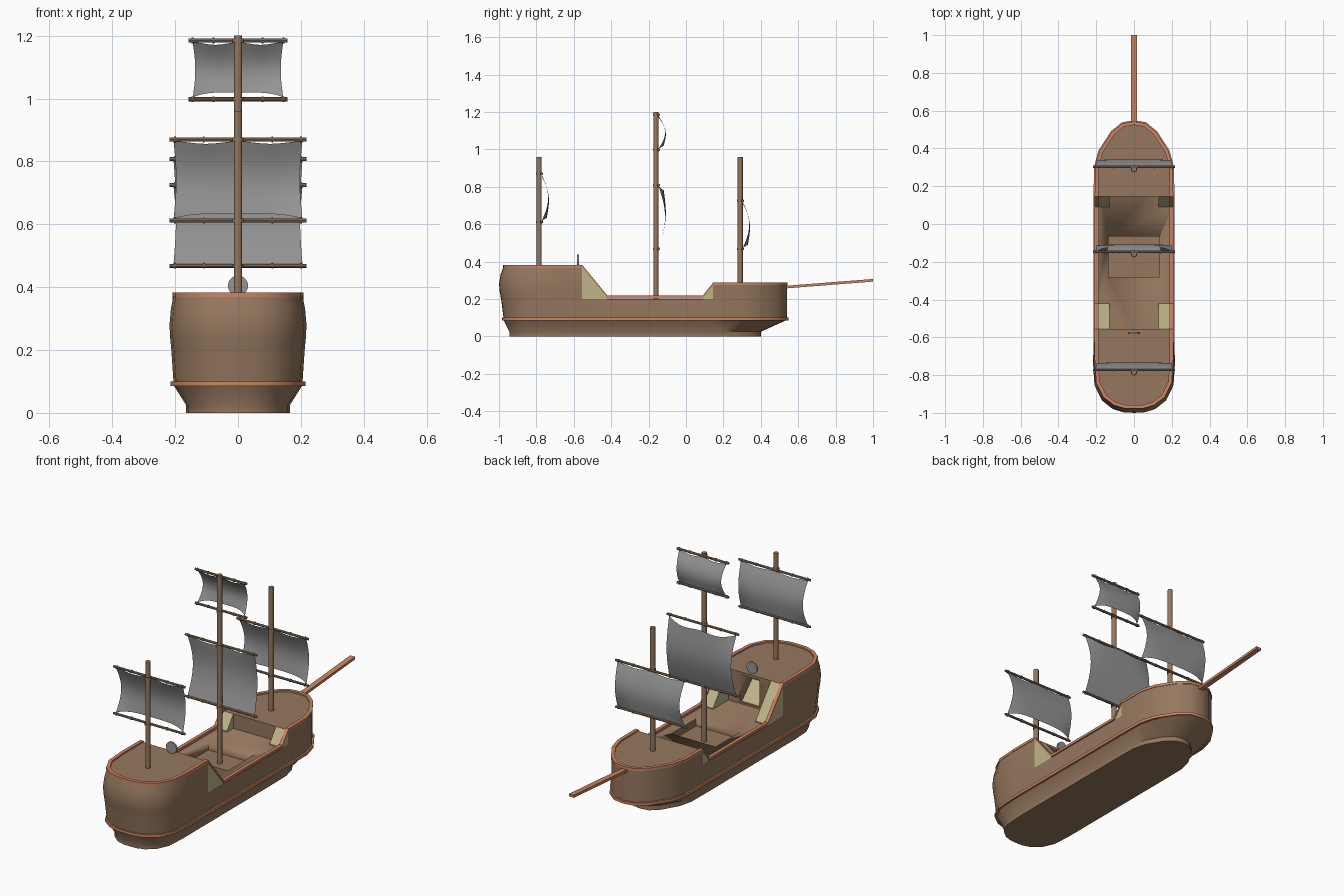
import bpy, bmesh, math
from mathutils import Vector

if "Cube" in bpy.data.objects:
    bpy.data.objects.remove(bpy.data.objects["Cube"])


def mat(name, c):
    m = bpy.data.materials.new(name)
    m.diffuse_color = (*c, 1)
    m.use_nodes = True
    m.node_tree.nodes["Principled BSDF"].inputs["Base Color"].default_value = m.diffuse_color
    return m


WOOD = mat("brown wood", (0.30, 0.185, 0.112))
TRIM = mat("orange trim", (0.60, 0.235, 0.125))
TAN = mat("pale tan", (0.52, 0.46, 0.25))
GREY = mat("sail grey", (0.30, 0.30, 0.30))


def make(name, verts, faces, m, angle=35):
    me = bpy.data.meshes.new(name)
    me.from_pydata([tuple(v) for v in verts], [], faces)
    bm = bmesh.new()
    bm.from_mesh(me)
    bmesh.ops.recalc_face_normals(bm, faces=bm.faces)
    bm.to_mesh(me)
    bm.free()
    me.materials.append(m)
    ob = bpy.data.objects.new(name, me)
    bpy.context.collection.objects.link(ob)
    bpy.ops.object.select_all(action='DESELECT')
    ob.select_set(True)
    bpy.context.view_layer.objects.active = ob
    bpy.ops.object.shade_smooth_by_angle(angle=math.radians(angle))
    return ob


def loft(name, loops, m, ring=False, angle=35):
    """Skin equal-length closed loops; cap the ends or join last to first."""
    n, k = len(loops[0]), len(loops)
    verts = [p for lp in loops for p in lp]
    faces = []
    for j in range(k if ring else k - 1):
        a, b = j * n, ((j + 1) % k) * n
        faces += [(a + i, a + (i + 1) % n, b + (i + 1) % n, b + i) for i in range(n)]
    if not ring:
        faces += [tuple(range(n)), tuple(range((k - 1) * n, k * n))]
    return make(name, verts, faces, m, angle)


def rod(name, a, b, r, m, sides=12):
    a, b = Vector(a), Vector(b)
    q = (b - a).to_track_quat('Z', 'Y')
    circle = [q @ Vector((r * math.cos(t * math.tau / sides), r * math.sin(t * math.tau / sides), 0))
              for t in range(sides)]
    return loft(name, [[a + c for c in circle], [b + c for c in circle]], m)


def prism(name, yz, x0, x1, m):
    return loft(name, [[(x, y, z) for y, z in yz] for x in (x0, x1)], m)


def box_yz(y0, y1, z0, z1):
    return [(y0, z0), (y1, z0), (y1, z1), (y0, z1)]


def cut(ob, yz, x0, x1):
    c = prism("cutter", yz, x0, x1, WOOD)
    c.hide_render = True
    mod = ob.modifiers.new("cut", 'BOOLEAN')
    mod.object = c
    mod.solver = 'EXACT'
    bpy.context.view_layer.objects.active = ob
    bpy.ops.object.modifier_apply(modifier=mod.name)
    bpy.data.objects.remove(c)


# Plan outline of the hull, bow to stern, mirrored
HALF = [(0, .54), (.06, .53), (.115, .485), (.18, .385), (.203, .30), (.205, .145), (.205, .09),
        (.205, -.42), (.205, -.555), (.205, -.72), (.197, -.84), (.16, -.915), (.105, -.957),
        (.05, -.973), (0, -.975)]


def plan(half):
    return half + [(-x, y) for x, y in reversed(half) if x > 0]


FULL = plan(HALF)


def level(pts, z, swell=1.0):
    """Place an outline at z, swelling only the rounded stern."""
    out = []
    for x, y in pts:
        if y < -.7:
            x, y = x * (1 + (swell - 1) * .7), -.7 + (y + .7) * swell
        out.append((x, y, z))
    return out


def offset(pts, d):
    n, out = len(pts), []
    for i, p in enumerate(pts):
        t = (Vector(pts[(i + 1) % n]) - Vector(pts[i - 1])).normalized()
        out.append((p[0] - t.y * d, p[1] + t.x * d))
    return out


# Lower hull, waterline strip, main hull
keel = [(x * .805, -.945 + (y + .975) * 1.345 / 1.515) for x, y in FULL]
loft("lower_hull", [level(keel, 0), level(keel, .025), level(FULL, .088)], WOOD)
loft("waterline_strip", [level(offset(FULL, .009), .085), level(offset(FULL, .009), .1)], TRIM)
main = loft("main_hull", [level(FULL, .095), level(FULL, .2, 1.05)], WOOD)
cut(main, box_yz(-.28, -.065, .16, .3), -.135, .135)

# Raised stern and bow blocks
stern = plan([p for p in HALF if p[1] <= -.555])
aft = loft("stern_castle", [level(stern, .2, 1.05), level(stern, .24, 1.077), level(stern, .28, 1.09),
                            level(stern, .33, 1.06), level(stern, .375, 1.0)], WOOD)
cut(aft, box_yz(-.66, -.5, .21, .36), -.06, .06)
prism("doorway_steps", [(-.655, .21), (-.655, .30), (-.565, .21)], -.055, .055, TAN)
bow = plan([p for p in HALF if p[1] >= .145])
loft("bow_deck", [level(bow, .2), level(bow, .28)], WOOD)


# Railing following the stepped sheer line
def sheer(y):
    keys = [(-2, .38), (-.555, .38), (-.42, .215), (.09, .215), (.145, .285), (2, .285)]
    for (a, za), (b, zb) in zip(keys, keys[1:]):
        if y <= b:
            return za + (zb - za) * (y - a) / (b - a)


def rail(d, dz):
    return [(x, y, sheer(y0) + dz) for (x, y), (_, y0) in zip(offset(FULL, d), FULL)]


loft("railing", [rail(.003, -.011), rail(.003, .003), rail(-.016, .003), rail(-.016, -.011)],
     TRIM, ring=True)

# Ramps between decks
for side, s in (("left", -1), ("right", 1)):
    prism("stern_ramp_" + side, [(-.555, .2), (-.555, .375), (-.42, .205), (-.42, .2)], s * .13, s * .2045, TAN)
    prism("bow_ramp_" + side, [(.145, .2), (.145, .28), (.09, .205), (.09, .2)], s * .13, s * .2045, TAN)

# Steering wheel and bowsprit
rod("steering_wheel", (0, -.583, .405), (0, -.573, .405), .032, GREY, 20)
prism("bowsprit", [(.5, .254), (1, .293), (1, .307), (.5, .268)], -.015, .015, TRIM)


# Sails: bellied sheet, one edge hanging loose between its corners
def sail(name, y, top, bottom, hw, loose_top):
    nu, nv, verts, faces = 16, 12, [], []
    for j in range(nv + 1):
        v = j / nv
        for i in range(nu + 1):
            u = 2 * i / nu - 1
            t = 1 - v if loose_top else v
            slack = (1 - u ** 4) * t ** 3
            z = top - .006 + (bottom - top + .012) * v
            z += slack * .016 * (-1 if loose_top else 1)
            z -= .008 * (1 - v) ** 4 * math.sin(math.pi * abs(u)) ** 2
            x = u * (hw - .008 * math.sin(math.pi * v))
            verts.append((x, y + .034 * math.sin(math.pi * v) + .027 * slack, z))
    w = nu + 1
    for j in range(nv):
        faces += [(j * w + i, j * w + i + 1, (j + 1) * w + i + 1, (j + 1) * w + i) for i in range(nu)]
    make(name, verts, faces, GREY, 60)


def yard(name, y, z, hw):
    rod(name, (-hw, y, z), (hw, y, z), .0065, WOOD, 8)
    for k, f in enumerate((-.92, -.5, .5, .92)):
        rod(f"{name}_band_{k}", (f * hw - .003, y, z), (f * hw + .003, y, z), .009, WOOD, 8)


# Masts: name, y, base, top, sails (top yard, bottom yard, yard half width, loose top edge)
MASTS = [("mizzen", -.785, .37, .96, [(.87, .612, .218, False)]),
         ("main", -.16, .15, 1.2, [(.808, .468, .218, True), (1.185, .998, .157, False)]),
         ("fore", .29, .27, .96, [(.725, .468, .218, False)])]
for name, y, base, top, sails in MASTS:
    rod(name + "_mast", (0, y, base), (0, y, top), .0135, WOOD)
    for k, (zt, zb, hw, loose) in enumerate(sails):
        for part, z in (("upper", zt), ("lower", zb)):
            yard(f"{name}_{part}_yard_{k}", y + .012, z, hw)
            rod(f"{name}_{part}_collar_{k}", (0, y, z - .006), (0, y, z + .006), .017, WOOD)
        sail(f"{name}_sail_{k}", y + .014, zt, zb, hw - .013, loose)
